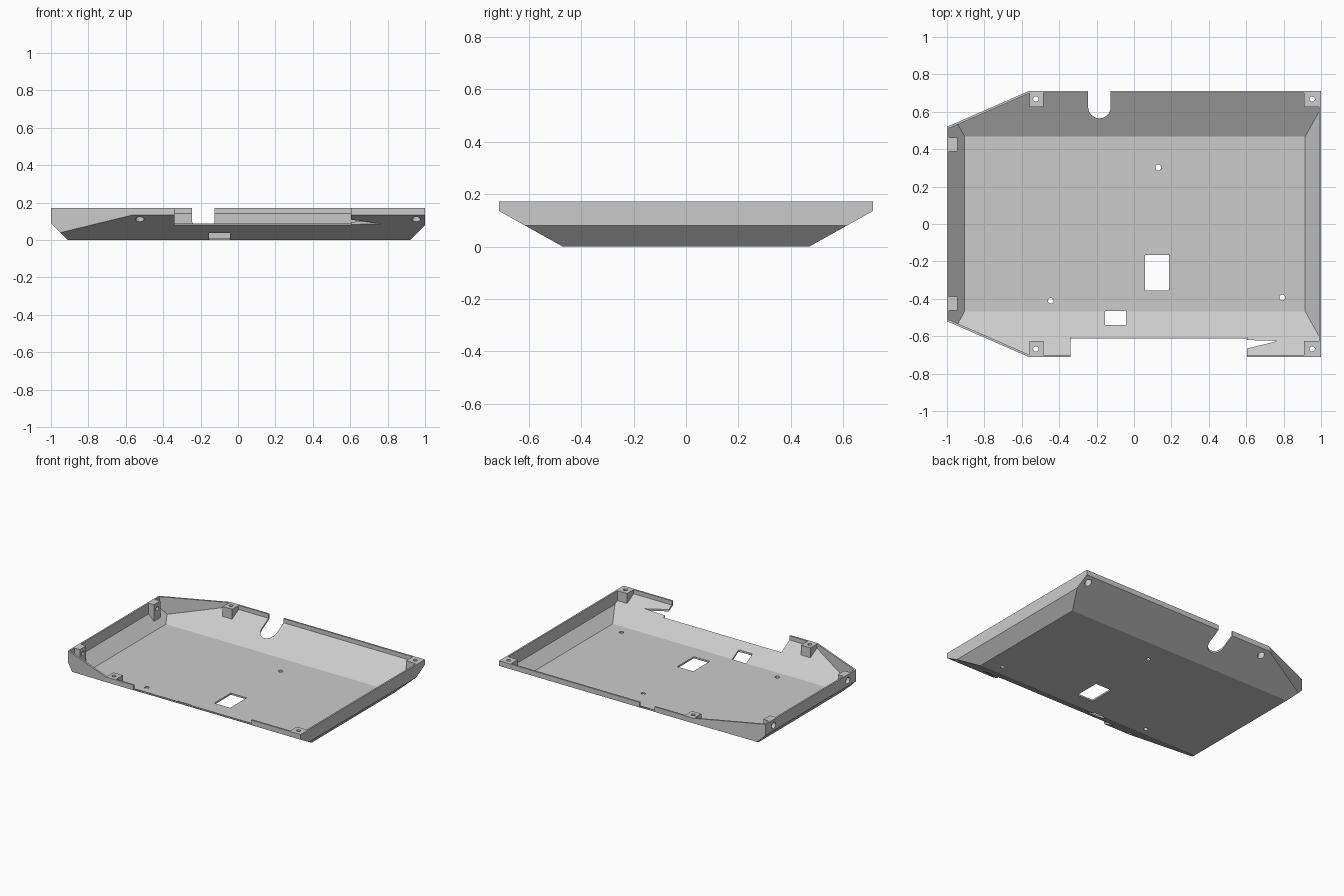
import bpy, bmesh, math
from mathutils import Vector, Matrix

if "Cube" in bpy.data.objects:
    bpy.data.objects.remove(bpy.data.objects["Cube"])

TOP, WALL = 0.172, 0.012
grey = bpy.data.materials.new("light_grey")
grey.diffuse_color = (0.6, 0.6, 0.6, 1)
grey.use_nodes = True
grey.node_tree.nodes["Principled BSDF"].inputs["Base Color"].default_value = grey.diffuse_color

# Sides of the tray: (point on plane, outward normal)
PLANES = [((0, 0, 0), (0, 0, -1)),
          ((1, 0, 0), (1, 0, 0)), ((-1, 0, 0), (-1, 0, 0)),
          ((0.92, 0, 0), (1, 0, -1)), ((-0.91, 0, 0), (-1, 0, -1))]
for s in (-1, 1):
    PLANES += [((0, s * 0.712, 0), (0, s, 0)),
               ((0, s * 0.47, 0), (0, s * 0.135, -0.242)),
               ((-1, s * 0.52, 0), (-0.192, s * 0.44, 0))]


def make(name, bm):
    bmesh.ops.recalc_face_normals(bm, faces=bm.faces)
    me = bpy.data.meshes.new(name)
    bm.to_mesh(me)
    bm.free()
    ob = bpy.data.objects.new(name, me)
    me.materials.append(grey)
    bpy.context.collection.objects.link(ob)
    return ob


def box_bm(x0, x1, y0, y1, z0, z1):
    bm = bmesh.new()
    bmesh.ops.create_cube(bm, size=1)
    for v in bm.verts:
        v.co = Vector(((x0 + x1) / 2 + v.co.x * (x1 - x0),
                       (y0 + y1) / 2 + v.co.y * (y1 - y0),
                       (z0 + z1) / 2 + v.co.z * (z1 - z0)))
    return bm


def box(name, *b):
    return make(name, box_bm(*b))


def clipped(name, inset, *b):
    """Box trimmed by the tray's side planes, moved inwards by inset."""
    bm = box_bm(*b)
    for co, no in PLANES:
        n = Vector(no).normalized()
        r = bmesh.ops.bisect_plane(bm, geom=bm.verts[:] + bm.edges[:] + bm.faces[:],
                                   plane_co=Vector(co) - n * inset, plane_no=n,
                                   clear_outer=True)
        edges = [e for e in r["geom_cut"] if isinstance(e, bmesh.types.BMEdge)]
        if edges and any(e.is_boundary for e in edges):
            bmesh.ops.holes_fill(bm, edges=[e for e in bm.edges if e.is_boundary], sides=0)
    return make(name, bm)


def rod(name, start, end, r):
    a, b = Vector(start), Vector(end)
    bm = bmesh.new()
    rot = (b - a).to_track_quat('Z', 'Y').to_matrix().to_4x4()
    bmesh.ops.create_cone(bm, cap_ends=True, segments=32, radius1=r, radius2=r,
                          depth=(b - a).length,
                          matrix=Matrix.Translation((a + b) / 2) @ rot)
    return make(name, bm)


def prism(name, pts, z0, z1):
    bm = bmesh.new()
    f = bm.faces.new([bm.verts.new((x, y, z0)) for x, y in pts])
    r = bmesh.ops.extrude_face_region(bm, geom=[f])
    bmesh.ops.translate(bm, vec=(0, 0, z1 - z0),
                        verts=[v for v in r["geom"] if isinstance(v, bmesh.types.BMVert)])
    return make(name, bm)


def combine(target, other, op):
    m = target.modifiers.new(op, 'BOOLEAN')
    m.operation, m.solver, m.object = op, 'EXACT', other
    bpy.context.view_layer.objects.active = target
    bpy.ops.object.modifier_apply(modifier=m.name)
    bpy.data.objects.remove(other)


# Hollow shell with sloping sides
tray = clipped("tray", 0, -2, 2, -2, 2, -1, TOP)
combine(tray, clipped("hollow", WALL, -2, 2, -2, 2, -1, 1), 'DIFFERENCE')

# Mounting posts against the walls
for s in (-1, 1):
    for x0, x1, ya, yb in ((-0.56, -0.485, 0.625, 0.8), (0.91, 1.1, 0.625, 0.8),
                           (-1.1, -0.945, 0.388, 0.462)):
        y0, y1 = sorted((s * ya, s * yb))
        combine(tray, clipped("post", 0.006, x0, x1, y0, y1, -1, TOP), 'UNION')

# Stepped screw holes through the posts
cutters = []
for s in (-1, 1):
    for x in (-0.525, 0.953):
        y = s * 0.668
        cutters += [rod("screw_hole", (x, y, -0.1), (x, y, 0.3), 0.014),
                    rod("screw_recess", (x, y, -0.1), (x, y, 0.145), 0.0225)]
    y = s * 0.425
    cutters += [rod("side_hole", (-1.1, y, 0.13), (-0.9, y, 0.13), 0.014),
                rod("side_recess", (-1.1, y, 0.13), (-0.975, y, 0.13), 0.0225)]

# Floor holes and rectangular openings
for x, y in ((0.13, 0.302), (-0.445, -0.41), (0.793, -0.393)):
    cutters.append(rod("floor_hole", (x, y, -0.1), (x, y, 0.1), 0.015))
cutters += [box("floor_window", 0.058, 0.186, -0.355, -0.165, -0.1, 0.1),
            box("edge_window", -0.155, -0.044, -0.54, -0.465, -0.1, 0.12)]

# Rounded slot in the back wall
arc = [(-0.185 + 0.06 * math.cos(a), 0.625 + 0.06 * math.sin(a))
       for a in (math.pi + math.pi * i / 16 for i in range(17))]
cutters.append(prism("back_slot", arc + [(-0.125, 0.9), (-0.245, 0.9)], -0.1, 0.3))

# Wide cutout in the front wall, with a pointed nick at its right end
cutters += [box("front_cutout", -0.34, 0.604, -0.9, -0.605, 0.08, 0.3),
            prism("front_nick", [(0.59, -0.62), (0.59, -0.669), (0.77, -0.625)], 0.03, 0.15)]

for c in cutters:
    combine(tray, c, 'DIFFERENCE')

# Smooth only the round holes and slot
bpy.ops.object.select_all(action='DESELECT')
tray.select_set(True)
bpy.context.view_layer.objects.active = tray
bpy.ops.object.shade_smooth_by_angle(angle=math.radians(20))
